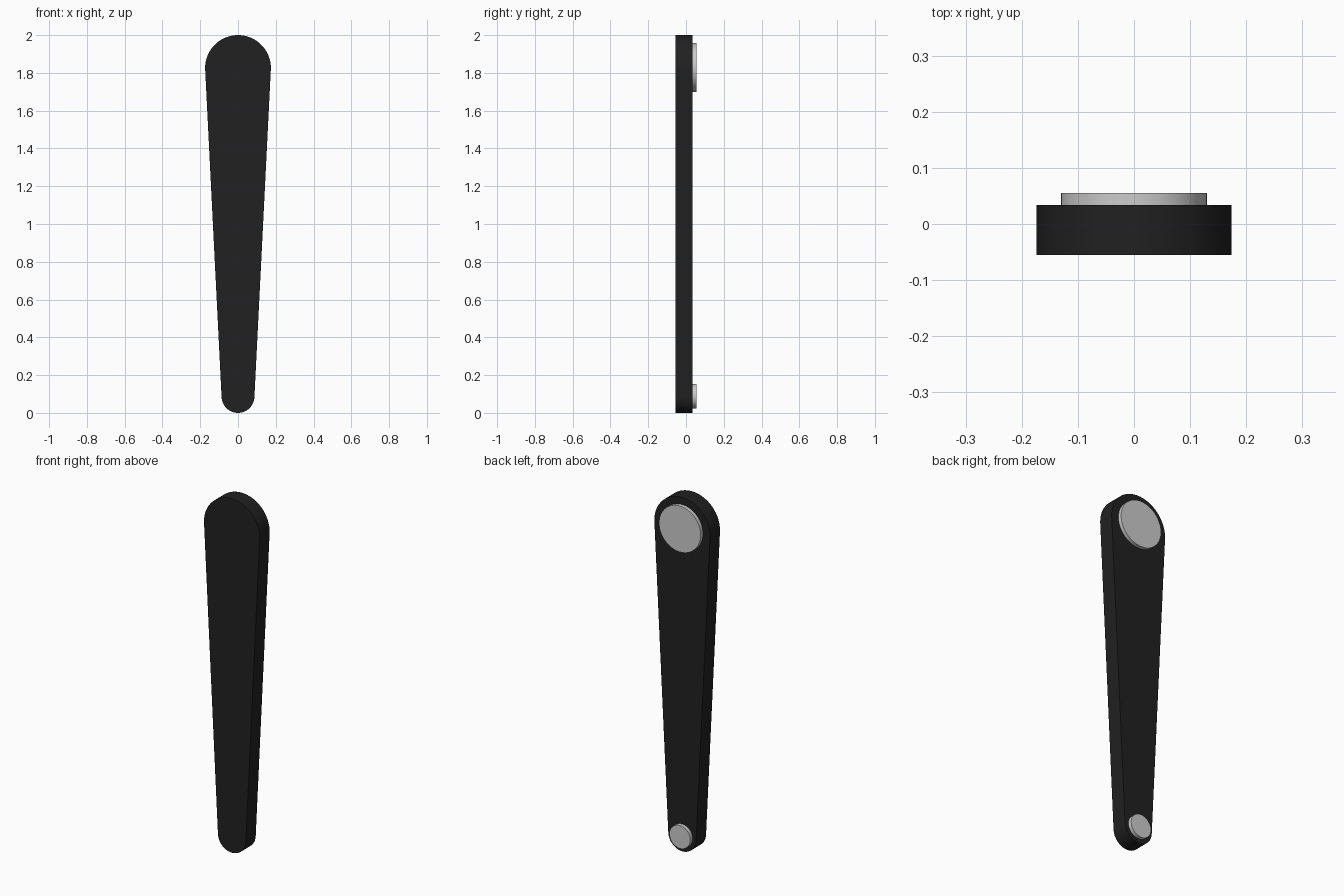
import bpy, bmesh, math

if "Cube" in bpy.data.objects:
    bpy.data.objects.remove(bpy.data.objects["Cube"])

R_TOP, R_BOT = 0.174, 0.087
Z_TOP, Z_BOT = 2 - R_TOP, R_BOT
Y_FRONT, Y_FACE, Y_BACK = -0.055, 0.034, 0.055


def arc(z, r, a0, a1, n):
    """Points along an arc in the xz plane."""
    return [(r * math.cos(a0 + (a1 - a0) * i / n), z + r * math.sin(a0 + (a1 - a0) * i / n))
            for i in range(n + 1)]


def slab(name, outline, y0, y1):
    """Extrude an xz outline from y0 to y1."""
    bm = bmesh.new()
    face = bm.faces.new([bm.verts.new((x, y0, z)) for x, z in outline])
    ext = bmesh.ops.extrude_face_region(bm, geom=[face], use_keep_orig=True)
    verts = [g for g in ext["geom"] if isinstance(g, bmesh.types.BMVert)]
    bmesh.ops.translate(bm, vec=(0, y1 - y0, 0), verts=verts)
    bmesh.ops.recalc_face_normals(bm, faces=bm.faces[:])
    mesh = bpy.data.meshes.new(name)
    bm.to_mesh(mesh)
    bm.free()
    obj = bpy.data.objects.new(name, mesh)
    bpy.context.collection.objects.link(obj)
    bpy.ops.object.select_all(action='DESELECT')
    obj.select_set(True)
    bpy.context.view_layer.objects.active = obj
    bpy.ops.object.shade_smooth_by_angle(angle=math.radians(30))
    return obj


# tapered handle: two end arcs joined by their common tangents
t = -math.asin((R_TOP - R_BOT) / (Z_TOP - Z_BOT))
outline = (arc(Z_TOP, R_TOP, t, math.pi - t, 48)
           + arc(Z_BOT, R_BOT, math.pi - t, 2 * math.pi + t, 48))
handle = slab("handle_body", outline, Y_FRONT, Y_FACE)
black = bpy.data.materials.new("black")
black.diffuse_color = (0.015, 0.015, 0.015, 1)
black.use_nodes = True
black.node_tree.nodes["Principled BSDF"].inputs["Base Color"].default_value = black.diffuse_color
handle.data.materials.append(black)

# round mounting pads on the back, concentric with the ends
for name, z, r in (("upper_pad", Z_TOP + 0.003, 0.13), ("lower_pad", Z_BOT + 0.002, 0.065)):
    slab(name, arc(z, r, 0, 2 * math.pi, 64)[:-1], Y_FACE, Y_BACK)
